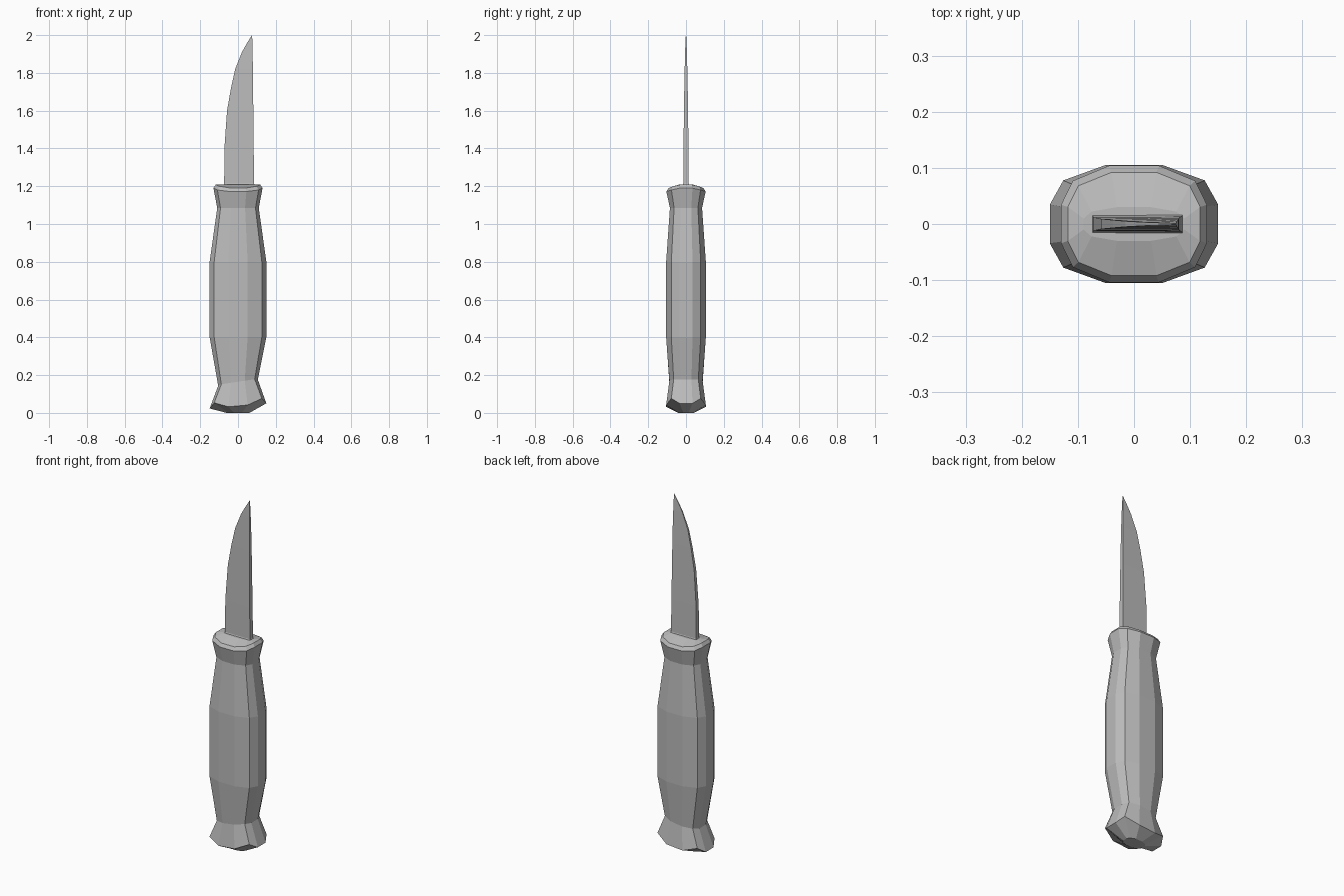
import bpy
import bmesh

default_cube = bpy.data.objects.get("Cube")
if default_cube:
    bpy.data.objects.remove(default_cube, do_unlink=True)

# One plain grey for the whole knife
grey = bpy.data.materials.new("plain grey")
grey.use_nodes = True
grey.diffuse_color = (0.5, 0.5, 0.5, 1)
grey.node_tree.nodes["Principled BSDF"].inputs["Base Color"].default_value = grey.diffuse_color


def loft(name, rings):
    """Skin a stack of rings with equal point counts and close both ends."""
    bm = bmesh.new()
    rows = [[bm.verts.new(p) for p in ring] for ring in rings]
    for low, high in zip(rows, rows[1:]):
        for i in range(len(low)):
            j = (i + 1) % len(low)
            bm.faces.new((low[i], low[j], high[j], high[i]))
    bm.faces.new(rows[0][::-1])
    bm.faces.new(rows[-1])
    bmesh.ops.recalc_face_normals(bm, faces=bm.faces)
    mesh = bpy.data.meshes.new(name)
    bm.to_mesh(mesh)
    bm.free()
    mesh.materials.append(grey)
    obj = bpy.data.objects.new(name, mesh)
    bpy.context.collection.objects.link(obj)
    return obj


# Twelve-sided handle section: end, corner and side points of one quarter
QUARTER = ((1, 0.33), (0.84, 0.74), (0.34, 1))


def section(rx, ry, z_end, z_corner, z_side, tilt=0):
    heights = (z_end, z_corner, z_side)
    quarter = [(x * rx, y * ry, z) for (x, y), z in zip(QUARTER, heights)]
    half = quarter + [(-x, y, z) for x, y, z in reversed(quarter)]
    ring = half + [(x, -y, z) for x, y, z in reversed(half)]
    return [(x, y, z + tilt * x) for x, y, z in ring]


# Handle: slanted pommel, waist, belly, neck and collar
loft("handle", [
    section(0.06, 0.04, 0, 0, 0),
    section(0.15, 0.105, 0.037, 0.065, 0.037, 0.09),
    section(0.105, 0.088, 0.16, 0.165, 0.165, 0.15),
    section(0.15, 0.105, 0.4, 0.4, 0.4),
    section(0.15, 0.105, 0.8, 0.8, 0.8),
    section(0.11, 0.085, 1.085, 1.085, 1.085),
    section(0.13, 0.104, 1.19, 1.18, 1.172),
    section(0.118, 0.092, 1.208, 1.2, 1.19),
    section(0.09, 0.03, 1.21, 1.21, 1.21),
])

# Blade stations: height, cutting edge x, spine x, edge and spine half thickness
STATIONS = (
    (1.2, -0.077, 0.09, 0.02, 0.02),
    (1.215, -0.073, 0.085, 0.013, 0.014),
    (1.4, -0.072, 0.083, 0.012, 0.013),
    (1.6, -0.058, 0.081, 0.009, 0.011),
    (1.72, -0.037, 0.08, 0.007, 0.009),
    (1.82, -0.015, 0.079, 0.005, 0.007),
    (1.91, 0.021, 0.077, 0.003, 0.005),
    (1.96, 0.049, 0.076, 0.002, 0.003),
    (2.0, 0.074, 0.075, 0.001, 0.001),
)
loft("blade", [
    [(edge, -te, z), (spine, -ts, z), (spine, ts, z), (edge, te, z)]
    for z, edge, spine, te, ts in STATIONS
])
